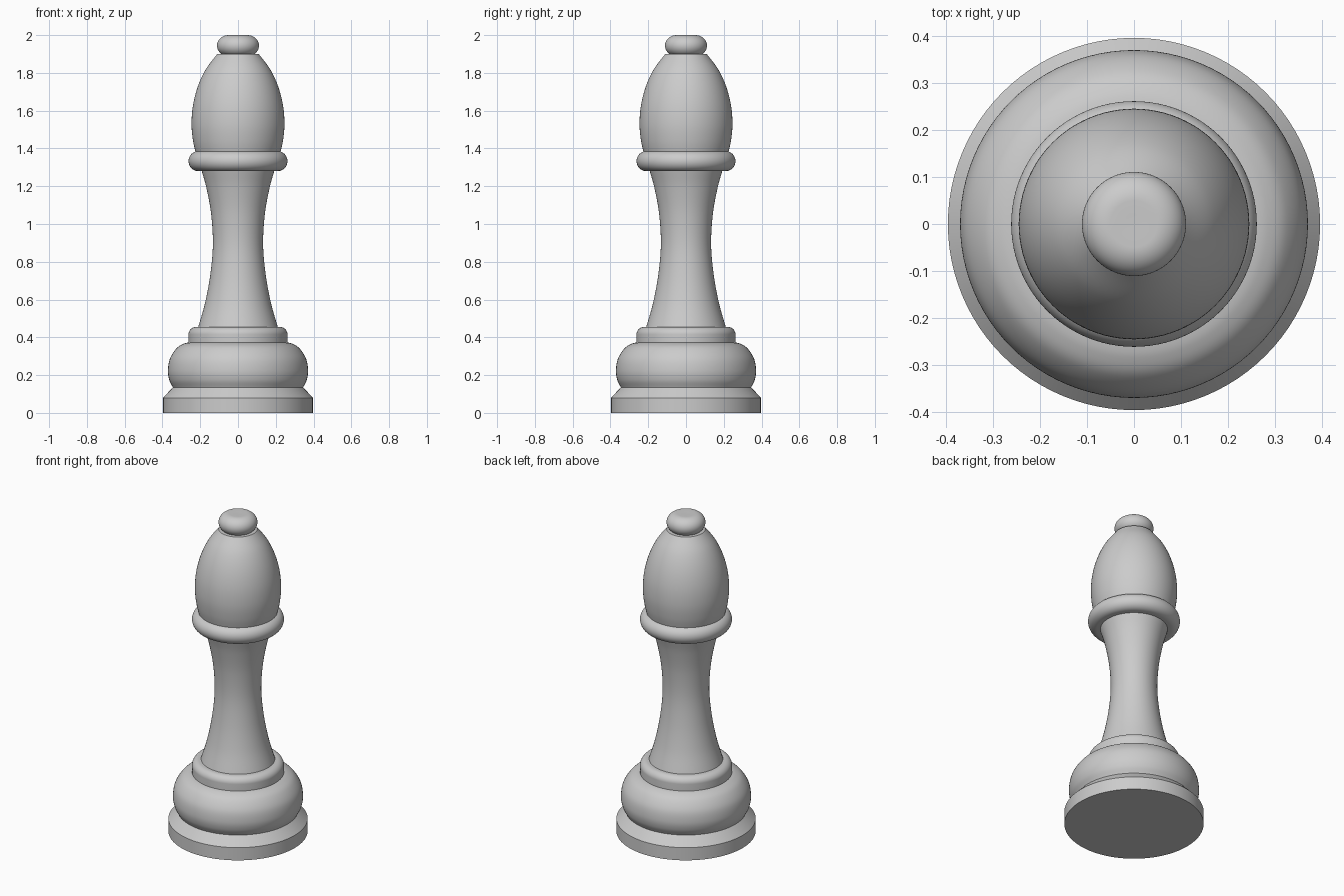
import bpy
import bmesh
import math
from mathutils import Vector

if "Cube" in bpy.data.objects:
    bpy.data.objects.remove(bpy.data.objects["Cube"], do_unlink=True)

SEGMENTS = 96

grey = bpy.data.materials.new("plain grey")
grey.use_nodes = True
color = (0.6, 0.6, 0.6, 1)
grey.diffuse_color = color
grey.node_tree.nodes["Principled BSDF"].inputs["Base Color"].default_value = color


def smooth_curve(points, steps=8):
    """Catmull-Rom curve through (radius, height) points."""
    p = [Vector(q) for q in points]
    p = [2 * p[0] - p[1]] + p + [2 * p[-1] - p[-2]]
    out = []
    for a, b, c, d in zip(p, p[1:], p[2:], p[3:]):
        for i in range(steps):
            t = i / steps
            out.append(0.5 * (2 * b + (c - a) * t + (2 * a - 5 * b + 4 * c - d) * t ** 2
                              + (3 * b - a - 3 * c + d) * t ** 3))
    return [tuple(q) for q in out] + [tuple(points[-1])]


def arc(radius, height, rx, rz, start, end, steps=16):
    """Elliptical arc in the profile plane, angles in degrees."""
    angles = [math.radians(start + (end - start) * i / steps) for i in range(steps + 1)]
    return [(radius + rx * math.cos(a), height + rz * math.sin(a)) for a in angles]


def lathe(name, profile):
    """Turn an outline into a closed solid around the z axis."""
    bm = bmesh.new()
    rings = []
    for r, z in profile:
        rings.append([bm.verts.new((r * math.cos(a), r * math.sin(a), z))
                      for a in (math.tau * i / SEGMENTS for i in range(SEGMENTS))])
    for low, high in zip(rings, rings[1:]):
        for i in range(SEGMENTS):
            j = (i + 1) % SEGMENTS
            bm.faces.new((low[i], low[j], high[j], high[i]))
    bm.faces.new(rings[0][::-1])
    bm.faces.new(rings[-1])
    mesh = bpy.data.meshes.new(name)
    bm.to_mesh(mesh)
    bm.free()
    mesh.materials.append(grey)
    obj = bpy.data.objects.new(name, mesh)
    bpy.context.collection.objects.link(obj)
    bpy.ops.object.select_all(action="DESELECT")
    obj.select_set(True)
    bpy.context.view_layer.objects.active = obj
    bpy.ops.object.shade_smooth_by_angle(angle=math.radians(30))


# Foot: disc with a chamfered rim
lathe("foot", [(0.397, 0), (0.397, 0.08), (0.345, 0.135)])

# Rounded cushion above the foot
lathe("cushion", smooth_curve([(0.345, 0.135), (0.364, 0.175), (0.371, 0.225), (0.36, 0.288),
                               (0.325, 0.342), (0.285, 0.367), (0.24, 0.377)]))

# Collar with a rounded upper edge
lathe("lower_collar", [(0.262, 0.37)] + arc(0.222, 0.415, 0.04, 0.04, 0, 90))

# Waisted stem
lathe("stem", smooth_curve([(0.212, 0.45), (0.175, 0.58), (0.147, 0.73), (0.133, 0.89),
                            (0.142, 1.05), (0.167, 1.19), (0.195, 1.29)]))

# Rounded ring under the head
lathe("upper_collar", arc(0.21, 1.333, 0.052, 0.053, -90, 90, 24))

# Egg-shaped head
lathe("head", smooth_curve([(0.22, 1.36), (0.238, 1.44), (0.246, 1.53), (0.238, 1.63),
                            (0.212, 1.73), (0.17, 1.82), (0.11, 1.9)]))

# Knob with a flattened crown
lathe("knob", arc(0.05, 1.944, 0.061, 0.056, -75, 90, 24) + [(0.02, 1.999)])
